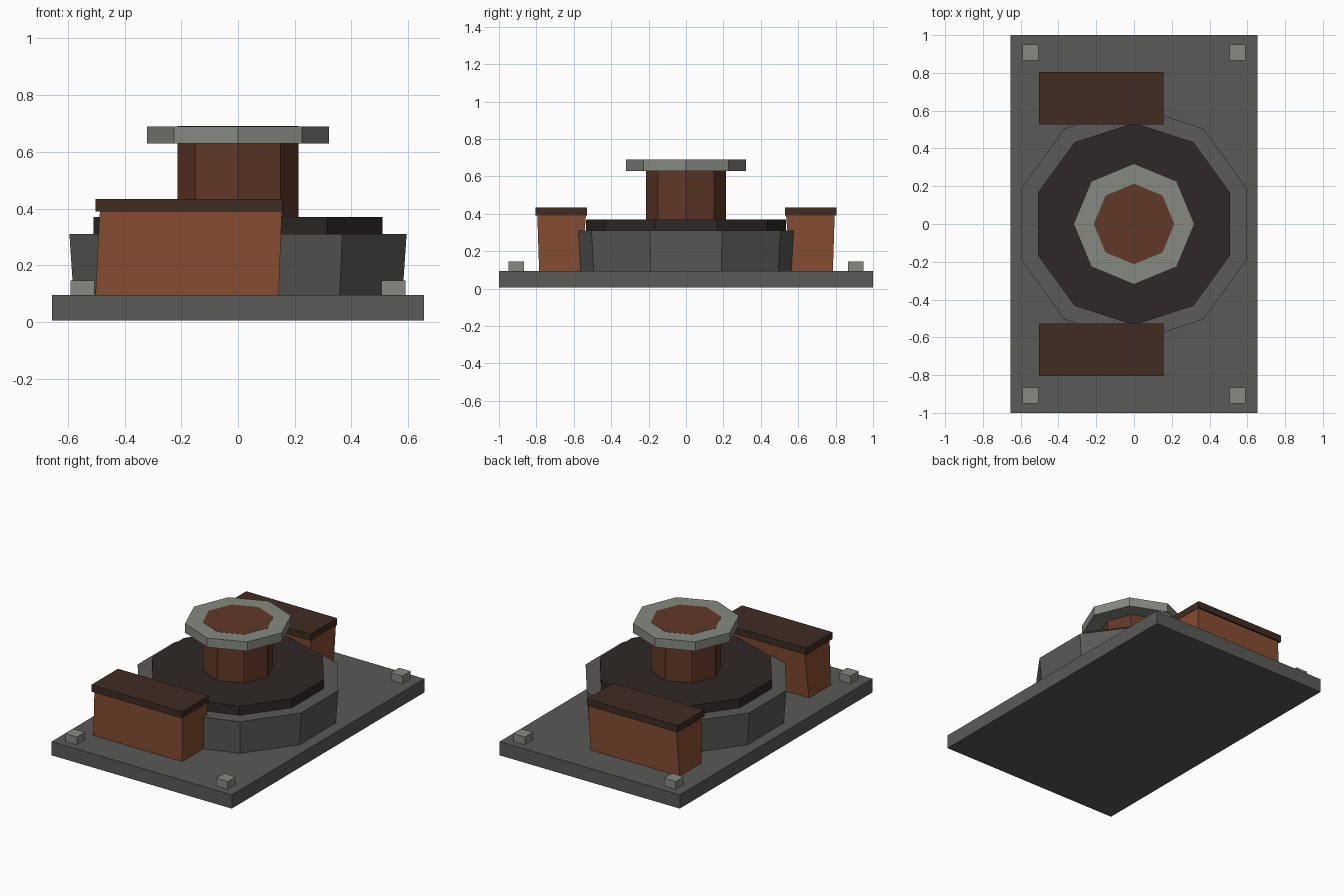
import bpy, bmesh, math

if "Cube" in bpy.data.objects:
    bpy.data.objects.remove(bpy.data.objects["Cube"])


def material(name, rgb):
    m = bpy.data.materials.new(name)
    m.diffuse_color = (*rgb, 1)
    m.use_nodes = True
    m.node_tree.nodes["Principled BSDF"].inputs["Base Color"].default_value = m.diffuse_color
    return m


STEEL = material("dark_steel", (0.10, 0.10, 0.095))
PALE = material("pale_steel", (0.24, 0.25, 0.22))
BLACK = material("blackened", (0.028, 0.022, 0.02))
RUST = material("rust", (0.24, 0.075, 0.032))
BROWN = material("brown", (0.12, 0.04, 0.022))
DARK = material("dark_brown", (0.05, 0.025, 0.016))


def loft(name, bottom, top, z0, z1, mat):
    """Closed solid between two matching outlines."""
    bm = bmesh.new()
    lo = [bm.verts.new((x, y, z0)) for x, y in bottom]
    hi = [bm.verts.new((x, y, z1)) for x, y in top]
    bm.faces.new(lo)
    bm.faces.new(hi)
    n = len(lo)
    for i in range(n):
        j = (i + 1) % n
        bm.faces.new((lo[i], lo[j], hi[j], hi[i]))
    bmesh.ops.recalc_face_normals(bm, faces=bm.faces)
    me = bpy.data.meshes.new(name)
    bm.to_mesh(me)
    bm.free()
    me.materials.append(mat)
    ob = bpy.data.objects.new(name, me)
    bpy.context.collection.objects.link(ob)
    return ob


def rect(x0, x1, y0, y1):
    return [(x0, y0), (x1, y0), (x1, y1), (x0, y1)]


def ngon(n, r, start=0):
    return [(r * math.cos(math.radians(start + 360 * i / n)),
             r * math.sin(math.radians(start + 360 * i / n))) for i in range(n)]


# base plate
plate = rect(-0.655, 0.655, -1, 1)
loft("base_plate", plate, plate, 0.005, 0.095, STEEL)

# ten-sided drum and its dark top disc
loft("drum", ngon(10, 0.61, 18), ngon(10, 0.625, 18), 0.095, 0.31, STEEL)
loft("drum_top", ngon(10, 0.535, 18), ngon(10, 0.535, 18), 0.30, 0.37, BLACK)

# eight-sided column, its end flush with the cap collar
loft("column", ngon(8, 0.213), ngon(8, 0.213), 0.36, 0.691, BROWN)
loft("cap_collar", ngon(8, 0.32), ngon(8, 0.32), 0.63, 0.69, PALE)

# side boxes with lids, front and back
for label, s in (("front", -1), ("back", 1)):
    loft(label + "_box", rect(-0.503, 0.143, s * 0.56, s * 0.785),
         rect(-0.487, 0.155, s * 0.535, s * 0.795), 0.09, 0.392, RUST)
    lid = rect(-0.503, 0.157, s * 0.528, s * 0.805)
    loft(label + "_lid", lid, lid, 0.39, 0.434, DARK)

    # corner bolts
    for side, t in (("left", -1), ("right", 1)):
        cx, cy = t * 0.548, s * 0.908
        bolt = rect(cx - 0.042, cx + 0.042, cy - 0.042, cy + 0.042)
        loft(f"{label}_{side}_bolt", bolt, bolt, 0.09, 0.146, PALE)
